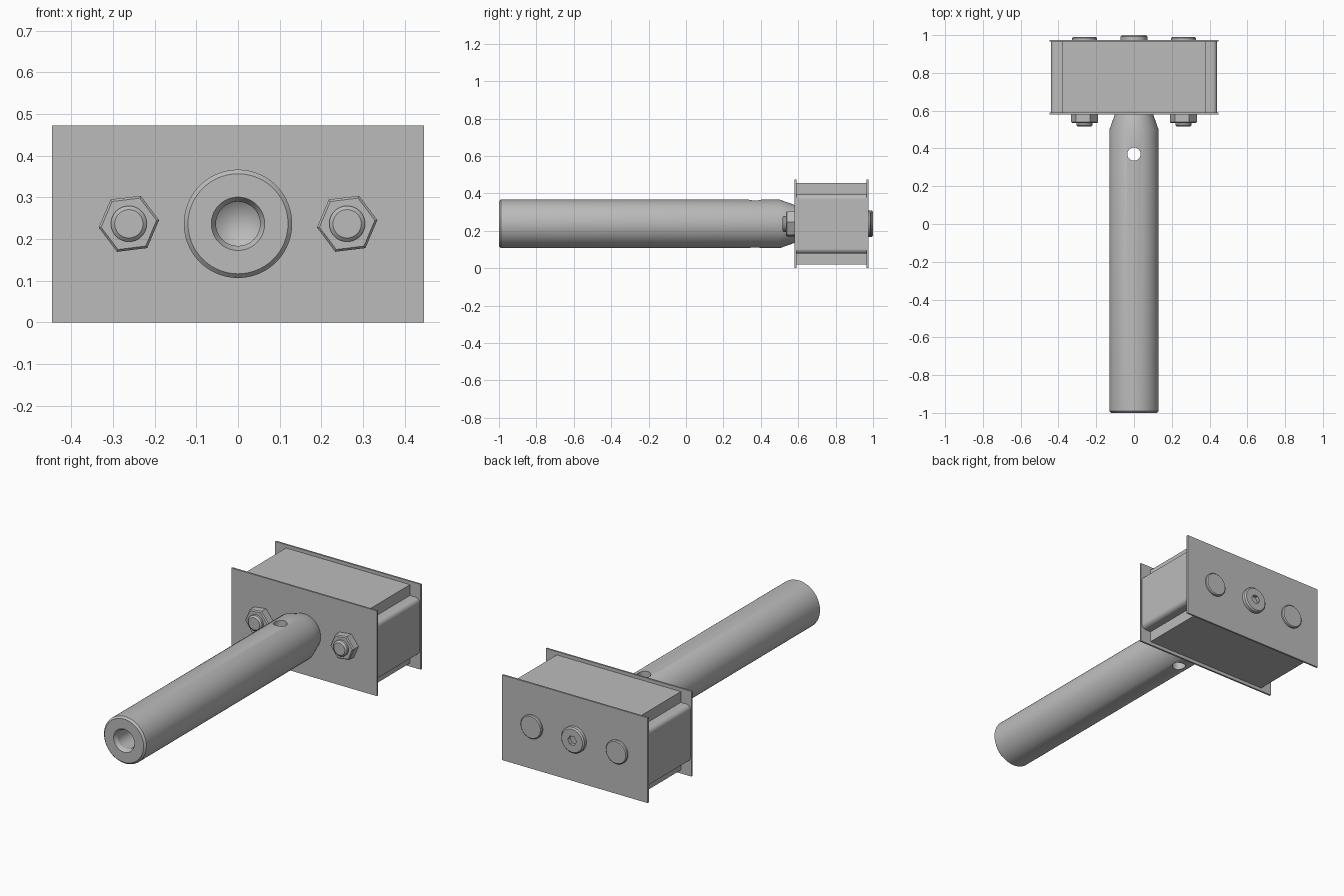
import bpy, bmesh, math
from mathutils import Matrix

cube = bpy.data.objects.get("Cube")
if cube:
    bpy.data.objects.remove(cube, do_unlink=True)

MID = 0.2365      # height of the shared centre line
BOLT_X = 0.262

steel = bpy.data.materials.new("steel_grey")
steel.use_nodes = True
colour = (0.5, 0.5, 0.5, 1)
steel.diffuse_color = colour
steel.node_tree.nodes["Principled BSDF"].inputs["Base Color"].default_value = colour


def finish(name, bm, smooth=True):
    bmesh.ops.recalc_face_normals(bm, faces=bm.faces)
    mesh = bpy.data.meshes.new(name)
    bm.to_mesh(mesh)
    bm.free()
    mesh.materials.append(steel)
    obj = bpy.data.objects.new(name, mesh)
    bpy.context.collection.objects.link(obj)
    if smooth:
        bpy.ops.object.select_all(action='DESELECT')
        obj.select_set(True)
        bpy.context.view_layer.objects.active = obj
        bpy.ops.object.shade_smooth_by_angle(angle=math.radians(25))
    return obj


def turned(name, profile, x=0, sides=64, turn=0, smooth=True):
    """Revolve (radius, y) points about the y axis; closes onto the axis."""
    bm = bmesh.new()
    rings = []
    for r, y in profile:
        if r == 0:
            rings.append([bm.verts.new((x, y, MID))])
            continue
        angles = [turn + math.tau * i / sides for i in range(sides)]
        rings.append([bm.verts.new((x + r * math.cos(a), y, MID + r * math.sin(a)))
                      for a in angles])
    for a, b in zip(rings, rings[1:]):
        for i in range(sides):
            j = (i + 1) % sides
            corners = [a[i % len(a)], a[j % len(a)], b[j % len(b)], b[i % len(b)]]
            bm.faces.new(list(dict.fromkeys(corners)))
    return finish(name, bm, smooth)


def extruded(name, outline, y0, y1):
    """Extrude an (x, z) outline, given about the centre line, along y."""
    bm = bmesh.new()
    face = bm.faces.new([bm.verts.new((x, y0, MID + z)) for x, z in outline])
    new = bmesh.ops.extrude_face_region(bm, geom=[face])["geom"]
    bmesh.ops.translate(bm, vec=(0, y1 - y0, 0),
                        verts=[v for v in new if isinstance(v, bmesh.types.BMVert)])
    return finish(name, bm)


def cut(obj, cutter):
    cutter.hide_render = True
    cutter.hide_set(True)
    mod = obj.modifiers.new("cut", 'BOOLEAN')
    mod.operation = 'DIFFERENCE'
    mod.solver = 'EXACT'
    mod.object = cutter
    bpy.context.view_layer.objects.active = obj
    bpy.ops.object.select_all(action='DESELECT')
    obj.select_set(True)
    bpy.ops.object.modifier_apply(modifier="cut")
    bpy.data.objects.remove(cutter, do_unlink=True)
    bpy.ops.object.shade_smooth_by_angle(angle=math.radians(25))


# End plates
W, H = 0.447, MID
plate = [(-W, -H), (W, -H), (W, H), (-W, H)]
extruded("front_plate", plate, 0.58, 0.59)
extruded("back_plate", plate, 0.965, 0.975)

# Body: a block with a rounded rib along each side
quarter = [(0.44, 0.13)]
quarter += [(0.415 + 0.025 * math.cos(a), 0.133 + 0.025 * math.sin(a))
            for a in [math.pi / 2 * i / 8 for i in range(9)]]
quarter += [(0.381, 0.158), (0.381, 0.218)]
half = quarter + [(-x, z) for x, z in reversed(quarter)]
extruded("body", half + [(-x, -z) for x, z in half], 0.589, 0.966)

# Shaft with chamfered end, drilled bore and tapered neck
shaft = turned("shaft", [(0, -0.75), (0.053, -0.79), (0.053, -0.98), (0.064, -1),
                         (0.12, -1), (0.13, -0.99), (0.13, 0.5), (0.1, 0.585), (0, 0.585)],
               sides=96)
bm = bmesh.new()
bmesh.ops.create_cone(bm, cap_ends=True, segments=48, radius1=0.035, radius2=0.035,
                      depth=0.6, matrix=Matrix.Translation((0, 0.37, MID)))
cut(shaft, finish("cross_hole_cutter", bm))

# Nuts, bolt ends and bolt heads
for side, x in (("left", BOLT_X), ("right", -BOLT_X)):
    turned(side + "_nut", [(0, 0.535), (0.067, 0.535), (0.073, 0.541), (0.073, 0.581),
                           (0, 0.581)], x, sides=6, turn=math.radians(7), smooth=False)
    turned(side + "_bolt_end", [(0, 0.515), (0.034, 0.515), (0.043, 0.523),
                                (0.043, 0.54), (0, 0.54)], x, sides=48)
    turned(side + "_bolt_head", [(0, 0.974), (0.065, 0.974), (0.065, 0.984),
                                 (0.06, 0.989), (0, 0.989)], x)

# Centre screw with hexagonal socket
screw = turned("centre_screw", [(0, 0.974), (0.071, 0.974), (0.071, 0.993),
                                (0.064, 1), (0, 1)])
cut(screw, turned("socket_cutter", [(0, 0.98), (0.027, 0.98), (0.027, 1.05), (0, 1.05)],
                  sides=6, smooth=False))
